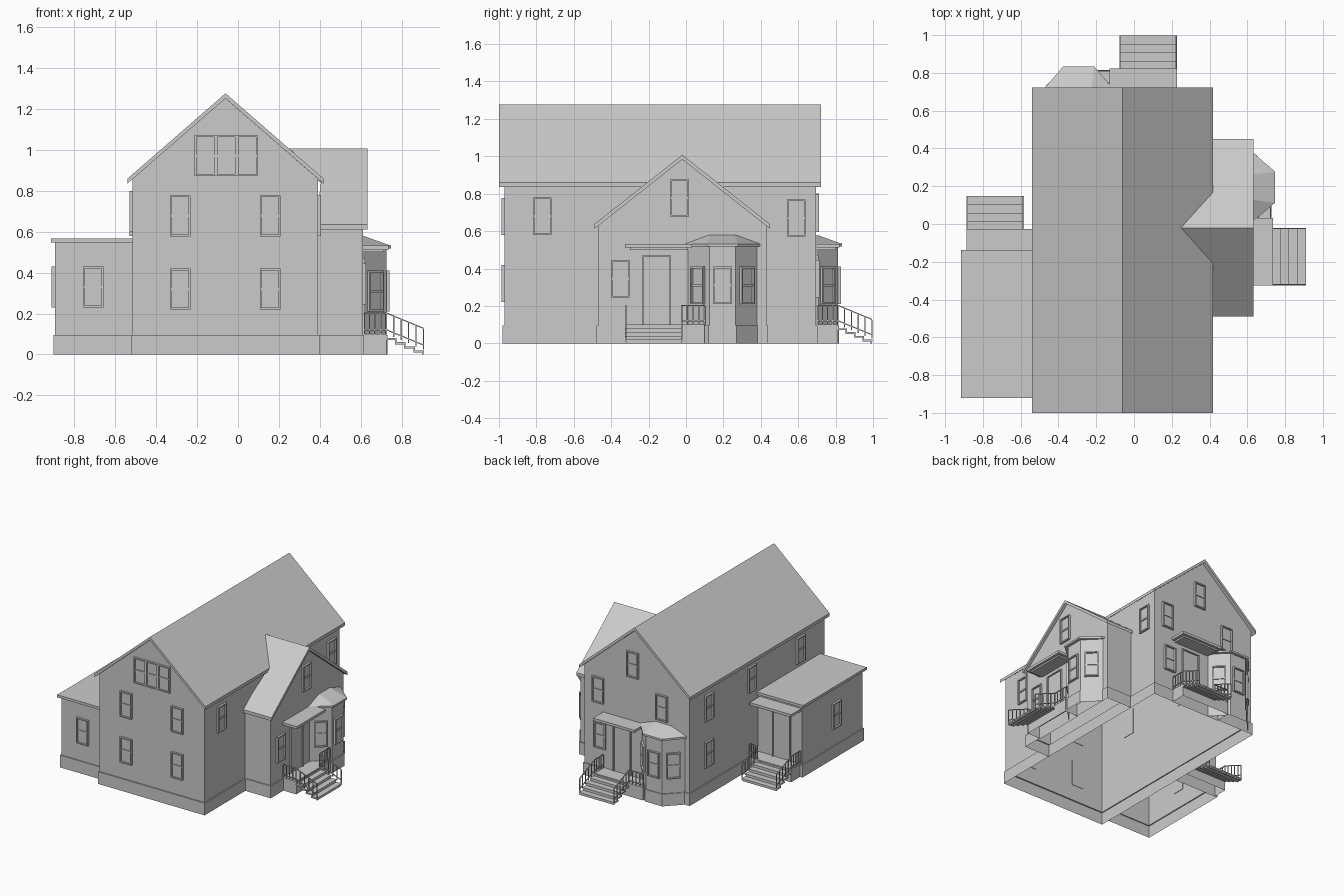
import bpy, bmesh
from mathutils import Matrix, Vector

if "Cube" in bpy.data.objects:
    bpy.data.objects.remove(bpy.data.objects["Cube"])


def frame(origin, u, v):
    """Local axes: u along a wall, v outward, z up."""
    m = Matrix.Identity(4)
    for i, c in enumerate((u, v, (0, 0, 1), origin)):
        m.col[i][:3] = c
    return m


def solids(name, M, parts, drop=(), caps=True):
    """One object from lofted (base ring, top ring) pairs; faces towards 'drop' stay open."""
    bm = bmesh.new()
    for base, top in parts:
        a = [bm.verts.new(M @ Vector(p)) for p in base]
        b = [bm.verts.new(M @ Vector(p)) for p in top]
        if caps:
            bm.faces.new(a)
            bm.faces.new(b)
        for i in range(len(a)):
            j = (i + 1) % len(a)
            bm.faces.new((a[i], a[j], b[j], b[i]))
    bmesh.ops.recalc_face_normals(bm, faces=bm.faces)
    gone = [f for f in bm.faces if f.calc_area() < 1e-8
            or any(f.normal.dot(Vector(d)) > .6 for d in drop)]
    bmesh.ops.delete(bm, geom=gone, context='FACES')
    me = bpy.data.meshes.new(name)
    bm.to_mesh(me)
    bm.free()
    ob = bpy.data.objects.new(name, me)
    bpy.context.collection.objects.link(ob)
    return ob


def box(u0, u1, v0, v1, z0, z1):
    return plan([(u0, v0), (u1, v0), (u1, v1), (u0, v1)], z0, z1)


def plan(pts, z0, z1):
    return [(u, v, z0) for u, v in pts], [(u, v, z1) for u, v in pts]


def across_y(pts, y0, y1):
    return [(x, y0, z) for x, z in pts], [(x, y1, z) for x, z in pts]


def across_x(pts, x0, x1):
    return [(x0, y, z) for y, z in pts], [(x1, y, z) for y, z in pts]


UP, DOWN = (0, 0, 1), (0, 0, -1)
H = 0.095  # foundation height


def plinth(name, M, outer, inner, drop=()):
    """Open foundation skirt with a narrow ledge on top."""
    ledge = [(u, v, H) for u, v in outer], [(u, v, H) for u, v in inner]
    solids(name + "_ledge", M, [ledge], caps=False)
    solids(name, M, [plan(outer, 0, H)], drop=(UP, DOWN) + tuple(drop))


def rect(x0, x1, y0, y1):
    return [(x0, y0), (x1, y0), (x1, y1), (x0, y1)]


def window(name, M, u, z, w=0.1, h=0.2):
    """Double-hung sash window, centred at u, sill at z."""
    a, b, t = u - w / 2, u + w / 2, 0.009
    solids(name, M, [
        box(a, a + t, -.003, .016, z, z + h), box(b - t, b, -.003, .016, z, z + h),
        box(a + t, b - t, -.003, .016, z, z + t),
        box(a + t, b - t, -.003, .016, z + h - t, z + h),
        box(a + t, b - t, -.003, .009, z + h / 2 - .006, z + h / 2 + .006),
        box(a + t, b - t, -.003, .003, z + t, z + h - t)])


W = Matrix.Identity(4)
R = 0.006  # rail thickness


def rail_run(p, q, posts):
    """Top rail, bottom rail and balusters between two floor points."""
    out = []
    p, q = Vector(p), Vector(q)
    side = Vector((R / 2, 0, 0)) if abs(q.x - p.x) < .001 else Vector((0, R / 2, 0))
    up = Vector((0, 0, R))
    for h in (.018, .1):
        k = Vector((0, 0, h))
        out.append(tuple([e + k - side, e + k + side, e + k + side + up, e + k - side + up]
                         for e in (p, q)))
    for i in range(posts):
        c = p.lerp(q, i / (posts - 1))
        out.append(box(c.x - R / 2, c.x + R / 2, c.y - R / 2, c.y + R / 2, c.z, c.z + .1))
    return out


def porch(tag, M, land_end):
    """Landing, open stairs, railings, canopy and door."""
    solids(tag + "_landing", M, [box(-.32, land_end, 0, .117, 0, .1)], drop=(DOWN,))
    steps = []
    for i in range(4):
        v, z = .117 + i * .045, .08 - i * .02
        steps.append(box(-.325, -.02, v - .005, v + .048, z - .01, z))
        steps.append(box(-.32, -.025, v - .005, v + .003, z - .01, z + .012))
    steps.append(box(-.32, -.025, .29, .297, 0, .01))
    solids(tag + "_steps", M, steps)
    rails = rail_run((-.32, .005, .1), (-.32, .115, .1), 5)
    rails += rail_run((-.025, .112, .1), (land_end, .112, .1), 5)
    for u in (-.32, -.023):
        rails += rail_run((u, .115, .1), (u, .297, .025), 6)
    solids(tag + "_railing", M, rails)
    solids(tag + "_canopy", M, [box(-.325, .032, 0, .125, .512, .532),
                                box(-.30, .01, 0, .105, .5, .512)])
    solids(tag + "_door", M, [
        box(-.235, -.227, 0, .012, .1, .47), box(-.088, -.08, 0, .012, .1, .47),
        box(-.227, -.088, 0, .012, .462, .47), box(-.227, -.088, 0, .003, .1, .462)])


def bay(tag, M, c=0.195):
    """Three-sided bay with hipped roof and a window per face."""
    def trap(b, f, d):
        return [(c - b, 0), (c - f, d), (c + f, d), (c + b, 0)]
    inward = -(M.to_3x3() @ Vector((0, 1, 0)))
    wall = trap(.185, .07, .115)
    solids(tag + "_walls", M, [plan(wall, H, .52)], drop=(UP, DOWN, inward))
    plinth(tag + "_base", M, trap(.193, .074, .122), wall, (inward,))
    eave = trap(.2, .082, .137)
    low = [(u, v, .532) for u, v in eave]
    high = [(u, v, .58) for u, v in trap(.07, .065, .003)]
    solids(tag + "_roof", M, [plan(eave, .517, .532), (low, high)])
    window(tag + "_front_window", M @ frame((c, .115, 0), (1, 0, 0), (0, 1, 0)), 0, .21)
    k = 2 ** -.5
    for s, side in ((-1, "left"), (1, "right")):
        S = M @ frame((c + s * .1275, .0575, 0), (-s * k, k, 0), (s * k, k, 0))
        window(f"{tag}_{side}_window", S, 0, .21)


# Main block with gabled walls, open underneath
solids("main_walls", W, [across_y(
    [(-.515, H), (.39, H), (.39, .86), (-.0615, 1.252), (-.515, .86)], -.97, .695)],
    drop=(UP, DOWN))
plinth("main_base", W, rect(-.523, .398, -.98, .703), rect(-.515, .39, -.97, .695))
main_roof = [(-.061, 1.277), (.418, .86), (.418, .836), (-.061, 1.252), (-.54, .836), (-.54, .86)]
solids("main_roof", W, [across_y(main_roof, -1, .722)])

# Cross gable on the right
solids("cross_walls", W, [across_x(
    [(-.47, H), (.43, H), (.43, .635), (-.02, .985), (-.47, .635)], .39, .61)],
    drop=(UP, DOWN, (-1, 0, 0)))
plinth("cross_base", W, rect(.398, .617, -.478, .438), rect(.398, .61, -.47, .43), [(-1, 0, 0)])
half = [(.25, 0), (.632, 0), (.632, .47), (.38, .47), (.408, .185)]
slabs = []
for s in (-1, 1):
    top = [(x, -.02 + s * d, 1.008 - .79 * d) for x, d in half]
    slabs.append((top, [(x, y, z - .025) for x, y, z in top]))
solids("cross_roof", W, slabs)

# Flat-roofed annex on the left
solids("annex_walls", W, [box(-.895, -.515, -.9, -.152, H, .552)], drop=(UP, DOWN, (1, 0, 0)))
plinth("annex_base", W, rect(-.903, -.523, -.908, -.145), rect(-.895, -.523, -.9, -.152),
       [(1, 0, 0)])
solids("annex_roof", W, [box(-.915, -.515, -.922, -.138, .548, .568)])

# Porches and bays
right = frame((.61, 0, 0), (0, 1, 0), (1, 0, 0))
back = frame((-.098, .697, 0), (-1, 0, 0), (0, 1, 0))
annex = frame((-.563, -.152, 0), (1, 0, 0), (0, 1, 0))
for tag, M in (("right", right), ("back", back)):
    porch(tag + "_porch", M, .1)
    bay(tag + "_bay", M)
    window(tag + "_porch_window", M, -.35, .245)
porch("annex_porch", annex, .042)

# Front windows
front = frame((0, -.97, 0), (1, 0, 0), (0, -1, 0))
for x in (-.283, .157):
    for z in (.22, .578):
        window("front_window", front, x, z)
for i in (-1, 0, 1):
    window("front_attic_window", front, -.058 + i * .103, .872, .103)
window("annex_front_window", frame((0, -.9, 0), (1, 0, 0), (0, -1, 0)), -.708, .23)

# Side windows
side_r = frame((.39, 0, 0), (0, 1, 0), (1, 0, 0))
for y, z in ((-.768, .58), (.59, .57)):
    window("right_window", side_r, y, z)
window("cross_gable_window", right, -.035, .677)
side_l = frame((-.515, 0, 0), (0, 1, 0), (-1, 0, 0))
for y, z in ((.46, .58), (.46, .22), (-.07, .6), (-.67, .6)):
    window("left_window", side_l, y, z)
window("annex_left_window", frame((-.895, 0, 0), (0, 1, 0), (-1, 0, 0)), -.57, .23)

# Back windows
rear = frame((0, .695, 0), (1, 0, 0), (0, 1, 0))
for x, z in ((.27, .595), (-.28, .6), (-.03, .87)):
    window("back_window", rear, x, z)
